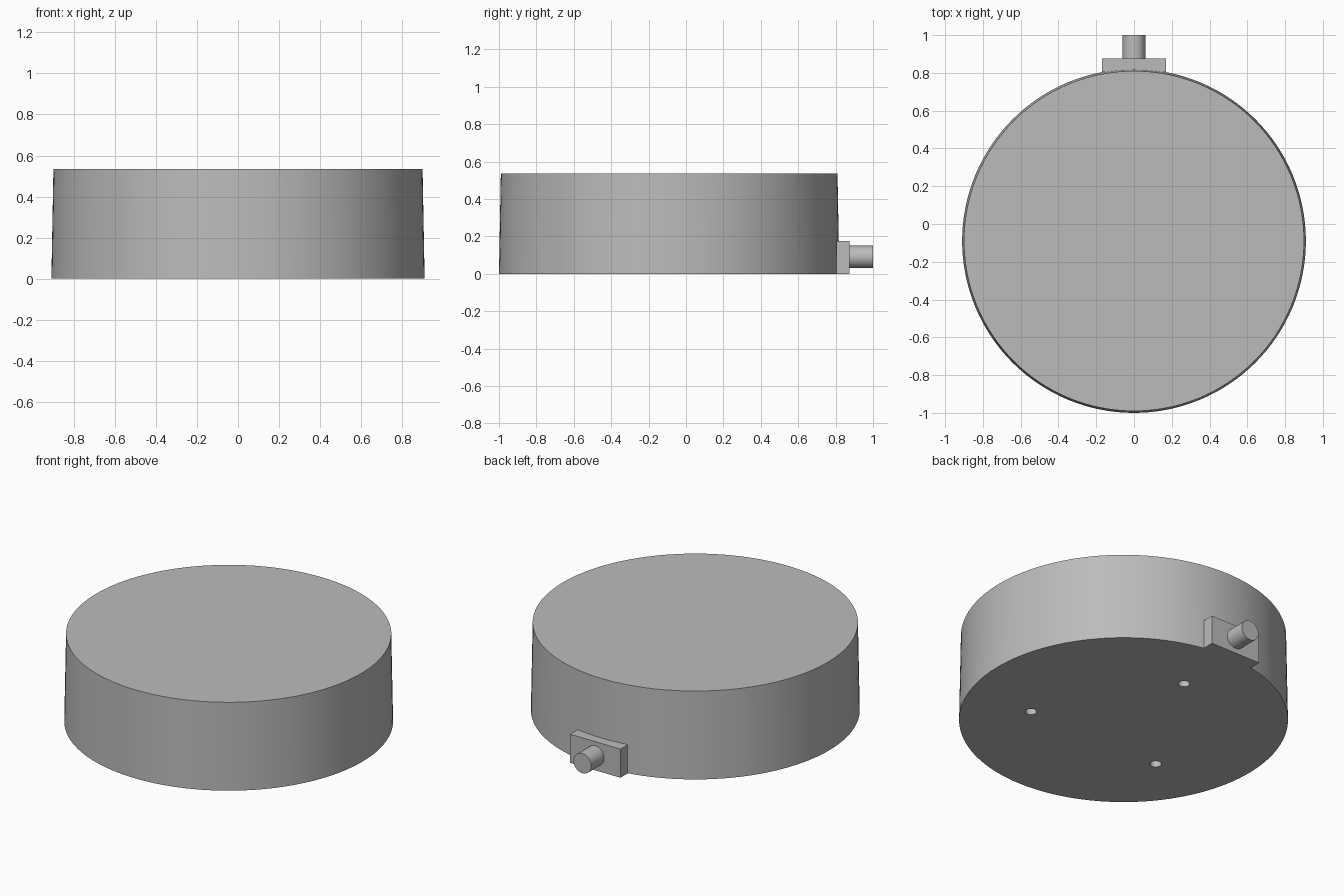
import bpy
from math import radians, cos, sin

if "Cube" in bpy.data.objects:
    bpy.data.objects.remove(bpy.data.objects["Cube"], do_unlink=True)

BODY_Y = -0.09
HEIGHT = 0.535

grey = bpy.data.materials.new("plain_grey")
grey.use_nodes = True
colour = (0.5, 0.5, 0.5, 1)
grey.diffuse_color = colour
grey.node_tree.nodes["Principled BSDF"].inputs["Base Color"].default_value = colour


def round_part(name, bottom, top, depth, location, sides, tilt=0):
    """Cylinder or tapered drum along its own z axis."""
    bpy.ops.mesh.primitive_cone_add(vertices=sides, radius1=bottom, radius2=top, depth=depth,
                                    location=location, rotation=(tilt, 0, 0))
    part = bpy.context.object
    part.name = name
    part.data.materials.append(grey)
    return part


def smooth(part):
    bpy.ops.object.select_all(action='DESELECT')
    part.select_set(True)
    bpy.context.view_layer.objects.active = part
    bpy.ops.object.shade_smooth_by_angle(angle=radians(30))


# Slightly tapered drum
body = round_part("drum_body", 0.91, 0.9, HEIGHT, (0, BODY_Y, HEIGHT / 2), 128)

# Three blind screw holes in the underside
for i in range(3):
    a = radians(90 + 120 * i)
    cutter = round_part("hole_cutter", 0.032, 0.032, 0.2,
                        (0.52 * cos(a), BODY_Y + 0.52 * sin(a), 0), 24)
    cutter.hide_render = True
    cut = body.modifiers.new("screw_hole", 'BOOLEAN')
    cut.operation = 'DIFFERENCE'
    cut.solver = 'EXACT'
    cut.object = cutter
    bpy.context.view_layer.objects.active = body
    bpy.ops.object.modifier_apply(modifier=cut.name)
    bpy.data.objects.remove(cutter, do_unlink=True)
smooth(body)

# Mounting block on the back, flush with the underside
bpy.ops.mesh.primitive_cube_add(size=1, location=(0, 0.84, 0.0875))
block = bpy.context.object
block.name = "connector_block"
block.scale = (0.34, 0.07, 0.175)
bpy.ops.object.transform_apply(location=False, rotation=False, scale=True)
block.data.materials.append(grey)

# Round stub sticking out of the block
stub = round_part("connector_stub", 0.06, 0.06, 0.14, (0, 0.93, 0.09), 48, radians(90))
smooth(stub)
